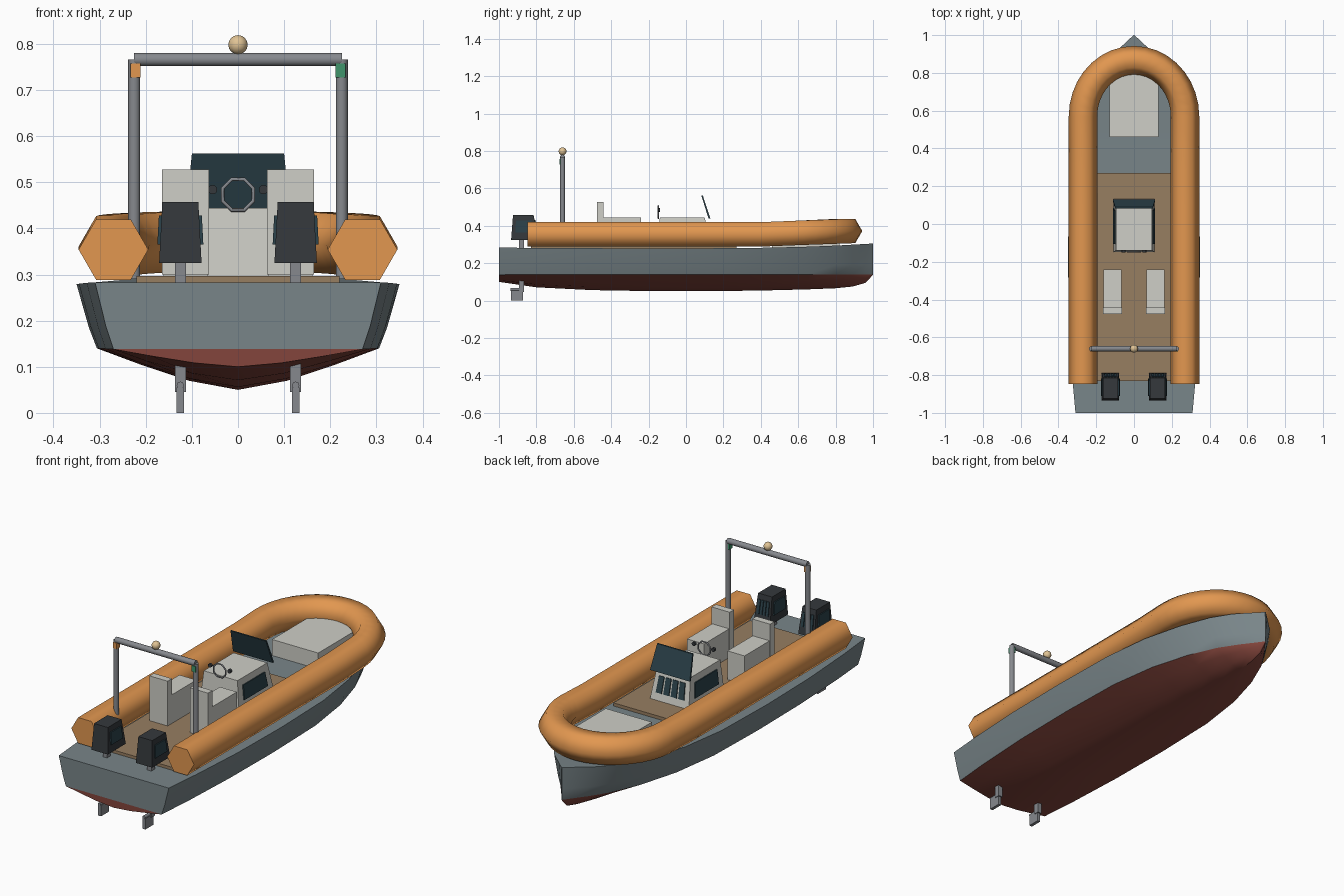
import bpy, bmesh, math
from mathutils import Vector

if "Cube" in bpy.data.objects:
    bpy.data.objects.remove(bpy.data.objects["Cube"])


def mat(name, *c):
    m = bpy.data.materials.new(name)
    m.diffuse_color = (*c, 1)
    m.use_nodes = True
    m.node_tree.nodes["Principled BSDF"].inputs["Base Color"].default_value = m.diffuse_color
    return m


GREY = mat("hull_grey", .19, .235, .25)
RED = mat("bottom_red", .23, .06, .045)
ORANGE = mat("tube_orange", .76, .31, .08)
TAN = mat("deck_tan", .31, .21, .12)
WHITE = mat("moulding_white", .62, .62, .57)
GLASS = mat("dark_glass", .025, .055, .07)
BLACK = mat("cowl_black", .035, .04, .045)
METAL = mat("metal", .24, .25, .27)
LAMP = mat("lamp", .75, .55, .3)
GREEN = mat("green_light", .05, .3, .15)


def finish(name, bm, mats, angle=35):
    bmesh.ops.remove_doubles(bm, verts=bm.verts, dist=1e-5)
    bmesh.ops.recalc_face_normals(bm, faces=bm.faces)
    for f in bm.faces:
        f.smooth = True
    for e in bm.edges:
        e.smooth = len(e.link_faces) == 2 and e.calc_face_angle(0) < math.radians(angle)
    me = bpy.data.meshes.new(name)
    bm.to_mesh(me)
    bm.free()
    for m in mats:
        me.materials.append(m)
    ob = bpy.data.objects.new(name, me)
    bpy.context.collection.objects.link(ob)
    return ob


def hexa(name, low, high, m):
    """Solid between two matching quads."""
    bm = bmesh.new()
    v = [bm.verts.new(p) for p in list(low) + list(high)]
    bm.faces.new(v[:4])
    bm.faces.new(v[4:])
    for i in range(4):
        j = (i + 1) % 4
        bm.faces.new((v[i], v[j], v[4 + j], v[4 + i]))
    return finish(name, bm, [m])


def rect(x0, x1, y0, y1, z):
    return [Vector(p) for p in ((x0, y0, z), (x1, y0, z), (x1, y1, z), (x0, y1, z))]


def box(name, x0, x1, y0, y1, z0, z1, m):
    return hexa(name, rect(x0, x1, y0, y1, z0), rect(x0, x1, y0, y1, z1), m)


def panel(name, quad, u0, u1, v0, v1, t, m):
    """Thin plate lying on part of a quad (bottom-left, bottom-right, top-right, top-left)."""
    a, b, c, d = quad
    at = lambda u, v: a.lerp(b, u).lerp(d.lerp(c, u), v)
    n = (b - a).cross(d - a).normalized() * t
    q = [at(u0, v0), at(u1, v0), at(u1, v1), at(u0, v1)]
    hexa(name, [p - n * .5 for p in q], [p + n for p in q], m)


def housing(name, low, high, m):
    """Tapered box with side panels and four forward slats."""
    hexa(name, low, high, m)
    panel(name + "_right_panel", (low[1], low[2], high[2], high[1]), .15, .85, .3, .78, .006, GLASS)
    panel(name + "_left_panel", (low[3], low[0], high[0], high[3]), .15, .85, .3, .78, .006, GLASS)
    for i in range(4):
        u = .12 + i * .2
        panel(f"{name}_slat_{i}", (low[2], low[3], high[3], high[2]), u, u + .15, .28, .8, .005, GLASS)


def rod(name, a, b, r, m, n=12):
    a, b = Vector(a), Vector(b)
    bm = bmesh.new()
    bmesh.ops.create_cone(bm, cap_ends=True, segments=n, radius1=r, radius2=r, depth=(b - a).length)
    bm.transform((b - a).to_track_quat('Z', 'Y').to_matrix().to_4x4())
    bmesh.ops.translate(bm, verts=bm.verts, vec=(a + b) / 2)
    return finish(name, bm, [m], 50)


def ball(name, p, r, m):
    bm = bmesh.new()
    bmesh.ops.create_uvsphere(bm, u_segments=12, v_segments=8, radius=r)
    bmesh.ops.translate(bm, verts=bm.verts, vec=p)
    return finish(name, bm, [m], 60)


# hull: stations of y, sheer half-width, sheer z, chine half-width, chine z, keel z
stations = [(-1, .31, .283, .27, .138, .10), (-.8, .328, .282, .287, .139, .071),
            (-.5, .345, .28, .302, .14, .056), (-.15, .35, .279, .306, .14, .05),
            (.2, .342, .28, .297, .14, .051), (.45, .31, .283, .262, .14, .055),
            (.65, .252, .288, .205, .14, .06), (.8, .185, .294, .14, .14, .066),
            (.89, .12, .299, .082, .14, .075), (.96, .045, .303, .03, .14, .095),
            (1, .002, .305, .001, .14, .138)]
bm = bmesh.new()
rows = []
for y, w, z, cw, cz, kz in stations:
    half = [(w, z), (cw + (w - cw) * .4, cz + (z - cz) * .33), (cw, cz),
            (cw * .7, kz + (cz - kz) * .62), (cw * .35, kz + (cz - kz) * .22)]
    sec = [(-x, h) for x, h in half] + [(0, kz)] + half[::-1]
    rows.append([bm.verts.new((x, y, h)) for x, h in sec])
for a, b in zip(rows, rows[1:]):
    for i in range(10):
        bm.faces.new((a[i], a[i + 1], b[i + 1], b[i])).material_index = int(2 <= i < 8)
    bm.faces.new((a[0], b[0], b[10], a[10]))
for r in (rows[0], rows[-1]):
    for i in range(5):
        loop = [r[i], r[i + 1], r[9 - i], r[10 - i]] if i < 4 else [r[4], r[5], r[6]]
        bm.faces.new(loop).material_index = int(i >= 2)
finish("hull", bm, [GREY, RED])

# inflatable collar: hexagonal section swept round the bow
path = [(.27, -.848), (.27, -.4), (.27, .1), (.27, .4)]
arc = [(.27 * math.cos(t), .57 + .297 * math.sin(t)) for t in (math.pi * i / 18 for i in range(19))]
path = path + arc + [(-x, y) for x, y in path[::-1]]
bm = bmesh.new()
rings = []
for k, (x, y) in enumerate(path):
    p, q = path[max(k - 1, 0)], path[min(k + 1, len(path) - 1)]
    n = Vector((q[1] - p[1], p[0] - q[0], 0)).normalized()
    s = max(0, min(1, (y - .4) / .45))
    c = Vector((x, y, .354 + .018 * s))
    rings.append([bm.verts.new(c + .0755 * (n * math.cos(a) + Vector((0, 0, math.sin(a)))))
                  for a in (math.pi / 3 * i for i in range(6))])
for a, b in zip(rings, rings[1:]):
    for i in range(6):
        bm.faces.new((a[i], a[(i + 1) % 6], b[(i + 1) % 6], b[i]))
bm.faces.new(rings[0])
bm.faces.new(rings[-1])
finish("inflatable_collar", bm, [ORANGE], 75)

# deck and bow locker
box("deck", -.22, .22, -.83, .27, .275, .297, TAN)
box("bow_locker", -.13, .13, .46, .82, .28, .365, WHITE)

# console with windscreen, wheel and gauges
housing("console", rect(-.11, .11, -.15, .135, .29), rect(-.095, .095, -.14, .1, .444), WHITE)
low, high = rect(-.112, .112, .12, .13, .44), rect(-.1, .1, .082, .09, .562)
hexa("windscreen", low, high, GLASS)
bm = bmesh.new()
ring = []
for i in range(8):
    a = math.pi / 4 * (i + .5)
    d = Vector((math.cos(a), 0, math.sin(a)))
    ring.append([bm.verts.new(Vector((0, -.148, .473)) + d * (.036 + .004 * math.cos(b))
                 + Vector((0, .004 * math.sin(b), 0))) for b in (math.pi / 3 * j for j in range(6))])
for i in range(8):
    for j in range(6):
        bm.faces.new((ring[i][j], ring[i][(j + 1) % 6], ring[i - 7][(j + 1) % 6], ring[i - 7][j]))
finish("steering_wheel", bm, [METAL], 65)

# parts repeated port and starboard
for s, side in ((-1, "left"), (1, "right")):
    rod(side + "_gauge", (s * .055, -.15, .484), (s * .055, -.138, .484), .01, BLACK)
    c = s * .114
    box(side + "_seat_base", c - .048, c + .048, -.47, -.24, .29, .443, WHITE)
    box(side + "_seat_back", c - .051, c + .051, -.477, -.442, .30, .528, WHITE)
    # arch post and navigation light
    rod(side + "_arch_post", (s * .225, -.66, .29), (s * .225, -.66, .766), .013, METAL)
    box(side + "_nav_light", s * .222 - .011, s * .222 + .011, -.675, -.65, .727, .757, GREEN if s > 0 else ORANGE)
    # outboard motor
    m = s * .125
    housing(side + "_motor_cowl", rect(m - .046, m + .046, -.935, -.79, .325),
            rect(m - .039, m + .039, -.925, -.815, .457), BLACK)
    box(side + "_motor_leg", m - .012, m + .012, -.893, -.865, .045, .34, METAL)
    box(side + "_motor_skeg", m - .008, m + .008, -.935, -.872, 0, .055, METAL)
    rod(side + "_motor_hub", (m, -.938, .06), (m, -.87, .06), .008, METAL, 8)

# arch bar and mast light
rod("arch_bar", (-.225, -.66, .766), (.225, -.66, .766), .0145, METAL)
ball("mast_light", (0, -.66, .798), .021, LAMP)
